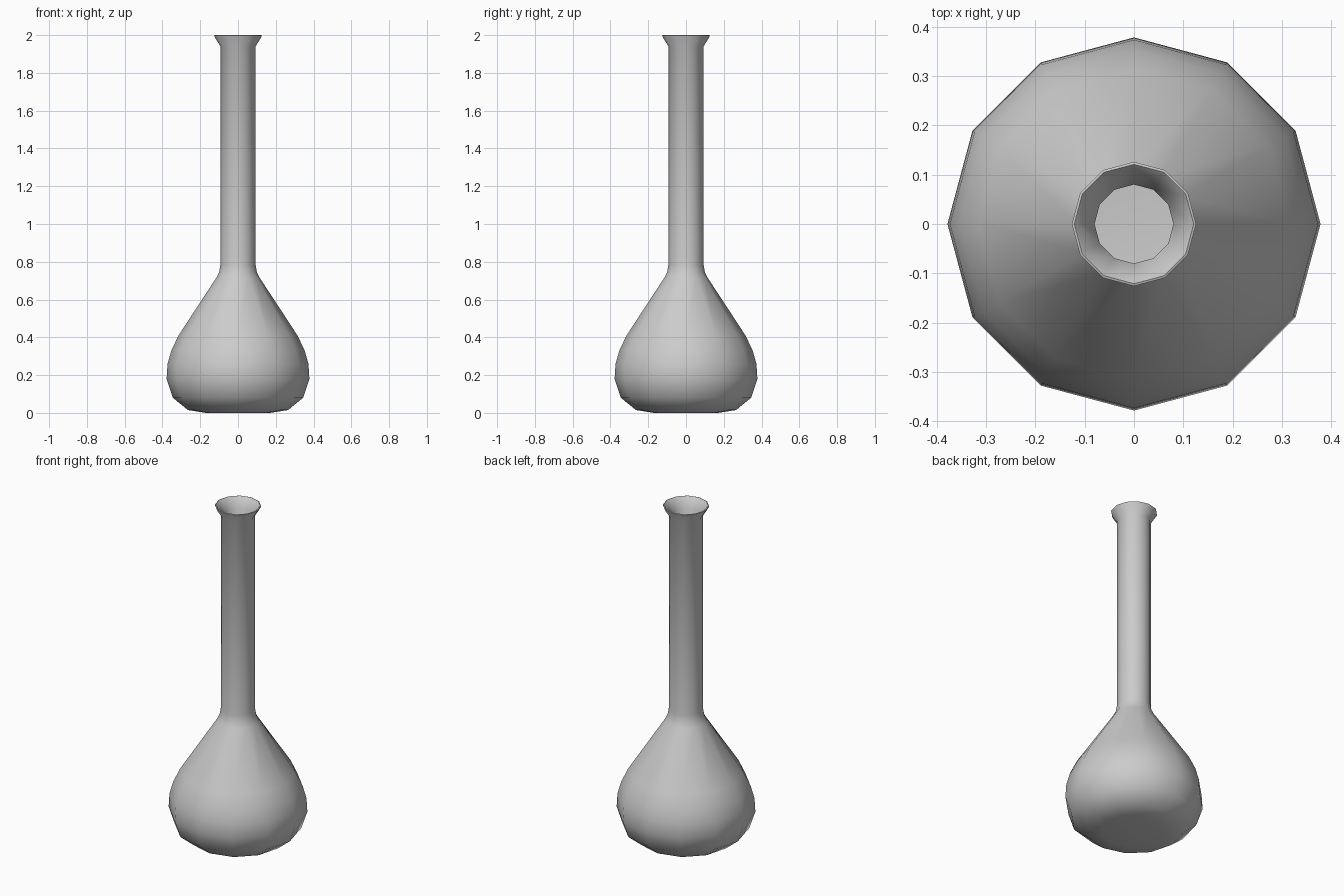
import bpy, bmesh, math

if "Cube" in bpy.data.objects:
    bpy.data.objects.remove(bpy.data.objects["Cube"])

SIDES = 12

# outer wall (radius, height), from base to lip
outer = [(0.17, 0.0), (0.265, 0.015), (0.345, 0.08), (0.378, 0.18), (0.373, 0.26),
         (0.353, 0.33), (0.315, 0.41), (0.115, 0.715), (0.1, 0.745), (0.093, 0.785),
         (0.093, 1.94), (0.125, 1.992)]
# rounded lip
lip = [(0.126, 1.998), (0.121, 2.0), (0.117, 1.996)]
# inner wall, from lip down to the floor
inner = [(0.08, 1.94), (0.08, 0.785), (0.087, 0.74), (0.103, 0.707), (0.302, 0.404),
         (0.339, 0.325), (0.359, 0.257), (0.363, 0.183), (0.333, 0.088),
         (0.26, 0.029), (0.17, 0.014)]


def lathe(name, profile):
    bm = bmesh.new()
    rings = []
    for r, z in profile:
        rings.append([bm.verts.new((r * math.cos(2 * math.pi * i / SIDES),
                                    r * math.sin(2 * math.pi * i / SIDES), z))
                      for i in range(SIDES)])
    for a, b in zip(rings, rings[1:]):
        for i in range(SIDES):
            j = (i + 1) % SIDES
            bm.faces.new((a[i], a[j], b[j], b[i]))
    # underside and inside floor
    bm.faces.new(rings[0][::-1])
    bm.faces.new(rings[-1])
    bmesh.ops.recalc_face_normals(bm, faces=bm.faces)
    mesh = bpy.data.meshes.new(name)
    bm.to_mesh(mesh)
    bm.free()
    obj = bpy.data.objects.new(name, mesh)
    bpy.context.collection.objects.link(obj)
    return obj


# hollow long-necked flask
flask = lathe("flask_body", outer + lip + inner)
bpy.context.view_layer.objects.active = flask
flask.select_set(True)
bpy.ops.object.shade_smooth_by_angle(angle=math.radians(50))
